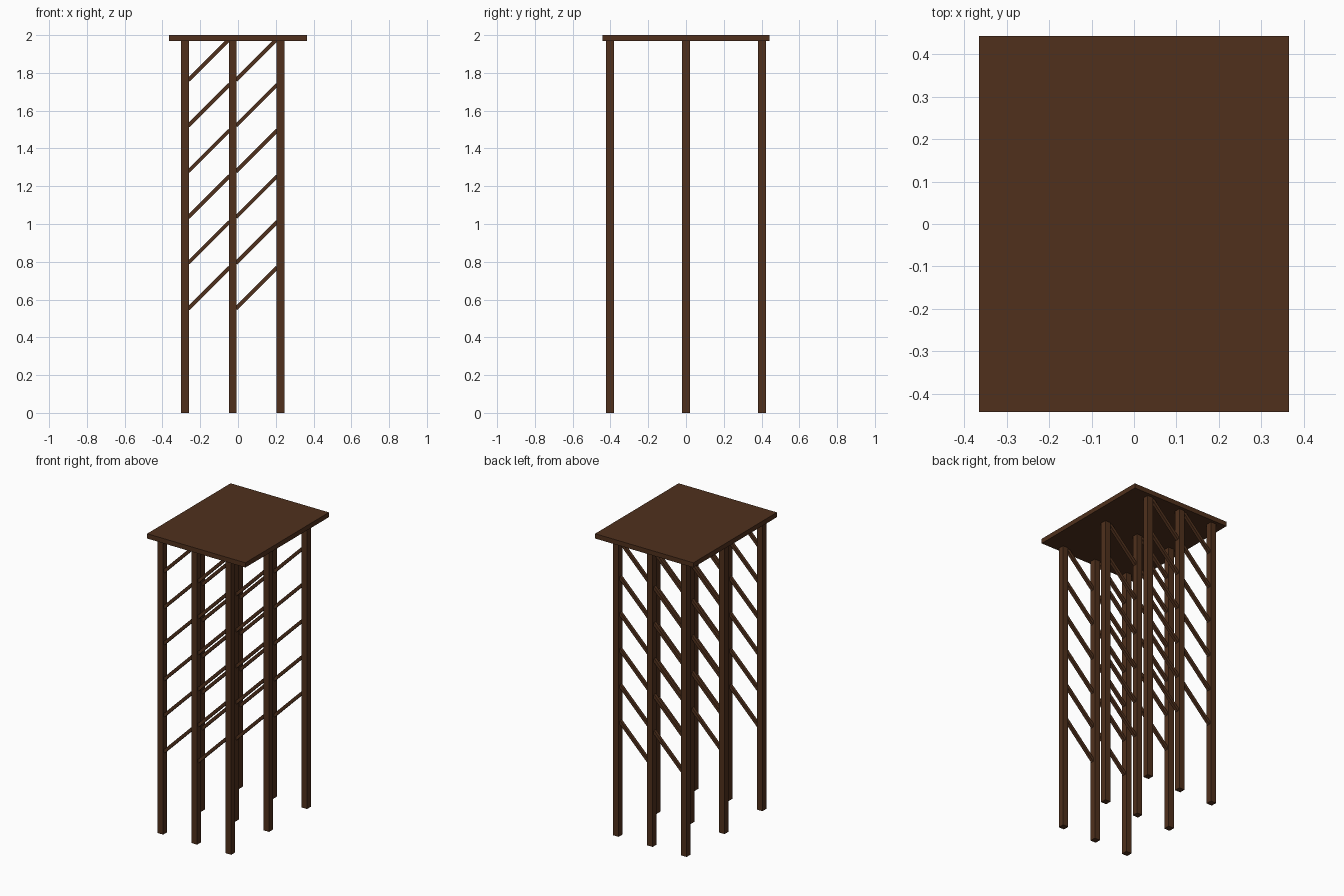
import bpy
from math import radians

if "Cube" in bpy.data.objects:
    bpy.data.objects.remove(bpy.data.objects["Cube"])

wood = bpy.data.materials.new("dark_wood")
wood.diffuse_color = (0.08, 0.03, 0.012, 1)
wood.use_nodes = True
wood.node_tree.nodes["Principled BSDF"].inputs["Base Color"].default_value = wood.diffuse_color


def box(name, loc, size, tilt=0.0):
    bpy.ops.mesh.primitive_cube_add(size=1, location=loc, rotation=(0, tilt, 0))
    ob = bpy.context.object
    ob.name = name
    ob.scale = size
    ob.data.materials.append(wood)
    return ob


TOP, SLAB, POST = 2.0, 0.032, 0.041
POST_X = (-0.28, -0.028, 0.225)
POST_Y = (-0.402, 0.0, 0.402)

# Flat top board
box("top_board", (0, 0, TOP - SLAB / 2), (0.73, 0.886, SLAB))

for r, y in enumerate(POST_Y):
    # Square posts
    height = TOP - SLAB
    for c, x in enumerate(POST_X):
        box(f"post_{r}_{c}", (x, y, height / 2), (POST, POST, height))
    # Diagonal slats rising towards +x in each bay
    for c in range(2):
        mid = (POST_X[c] + POST_X[c + 1]) / 2
        for k in range(6):
            box(f"slat_{r}_{c}_{k}", (mid, y, 0.661 + k * 0.242),
                (0.31, 0.02, 0.02), radians(-45))
